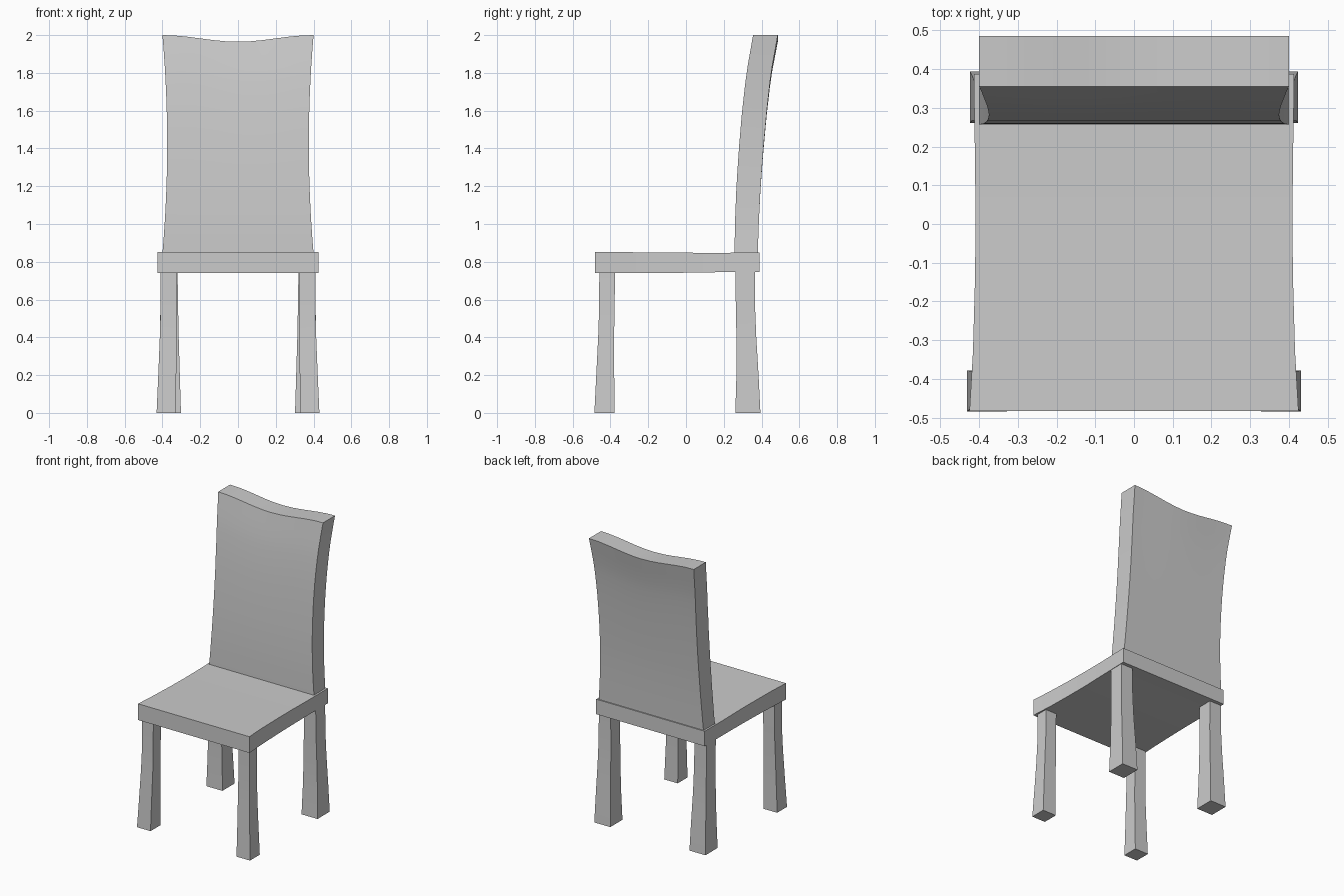
import bpy, bmesh, math

if "Cube" in bpy.data.objects:
    bpy.data.objects.remove(bpy.data.objects["Cube"])


def finish(name, bm, smooth=True):
    bmesh.ops.recalc_face_normals(bm, faces=bm.faces)
    mesh = bpy.data.meshes.new(name)
    bm.to_mesh(mesh)
    bm.free()
    obj = bpy.data.objects.new(name, mesh)
    bpy.context.collection.objects.link(obj)
    if smooth:
        bpy.ops.object.select_all(action='DESELECT')
        obj.select_set(True)
        bpy.context.view_layer.objects.active = obj
        bpy.ops.object.shade_smooth_by_angle(angle=math.radians(30))
    return obj


def loft(name, rings):
    """Skin a list of four-cornered rings and cap both ends."""
    bm = bmesh.new()
    loops = [[bm.verts.new(p) for p in ring] for ring in rings]
    for a, b in zip(loops, loops[1:]):
        for i in range(4):
            j = (i + 1) % 4
            bm.faces.new((a[i], a[j], b[j], b[i]))
    bm.faces.new(loops[0])
    bm.faces.new(loops[-1])
    return finish(name, bm)


def lerp_table(table, t):
    for (t0, v0), (t1, v1) in zip(table, table[1:]):
        if t <= t1:
            return v0 + (v1 - v0) * (t - t0) / (t1 - t0)
    return table[-1][1]


# Seat: slab with gently waisted sides, sections (y, half width, bottom, top)
seat = [(-0.483, 0.425, 0.74, 0.852), (-0.33, 0.416, 0.74, 0.851),
        (-0.15, 0.411, 0.741, 0.849), (0.0, 0.409, 0.742, 0.848),
        (0.18, 0.411, 0.745, 0.847), (0.388, 0.414, 0.747, 0.85)]
loft("seat", [[(-w, y, b), (w, y, b), (w, y, t), (-w, y, t)]
              for y, w, b, t in seat])

# Legs: flared square posts, sections (z, inner x, outer x, front y, back y)
legs = {
    "front_leg": [(0.0, 0.328, 0.431, -0.485, -0.378), (0.2, 0.327, 0.422, -0.475, -0.38),
                  (0.4, 0.325, 0.414, -0.465, -0.381), (0.55, 0.325, 0.41, -0.46, -0.378),
                  (0.745, 0.325, 0.41, -0.459, -0.376)],
    "back_leg": [(0.0, 0.302, 0.424, 0.261, 0.394), (0.2, 0.308, 0.419, 0.267, 0.384),
                 (0.4, 0.314, 0.414, 0.267, 0.372), (0.55, 0.317, 0.411, 0.264, 0.366),
                 (0.748, 0.32, 0.41, 0.261, 0.364)],
}
for name, sections in legs.items():
    for side, s in (("left", -1), ("right", 1)):
        loft(f"{name}_{side}",
             [[(s * a, f, z), (s * b, f, z), (s * b, k, z), (s * a, k, z)]
              for z, a, b, f, k in sections])

# Backrest: waisted, swept backwards, with a dipped top edge
front_y = [(0.845, 0.257), (1.0, 0.259), (1.2, 0.267), (1.4, 0.28),
           (1.6, 0.297), (1.8, 0.32), (2.0, 0.355)]
back_y = [(0.845, 0.38), (1.0, 0.385), (1.2, 0.395), (1.4, 0.41),
          (1.6, 0.428), (1.8, 0.45), (2.0, 0.486)]
bm = bmesh.new()
bmesh.ops.create_grid(bm, x_segments=12, y_segments=14, size=1)
front = list(bm.faces)
ret = bmesh.ops.extrude_face_region(bm, geom=front, use_keep_orig=True)
back = {e for e in ret["geom"] if isinstance(e, bmesh.types.BMVert)}
for v in bm.verts:
    u, t = v.co.x, (v.co.y + 1) / 2
    level = 0.845 + 1.155 * t
    width = 0.375 + 0.025 * (2 * t - 1) ** 2
    dip = 0.0175 * (1 + math.cos(math.pi * u)) * t ** 2
    y = lerp_table(back_y if v in back else front_y, level)
    v.co = (u * width, y, level - dip)
finish("backrest", bm)
